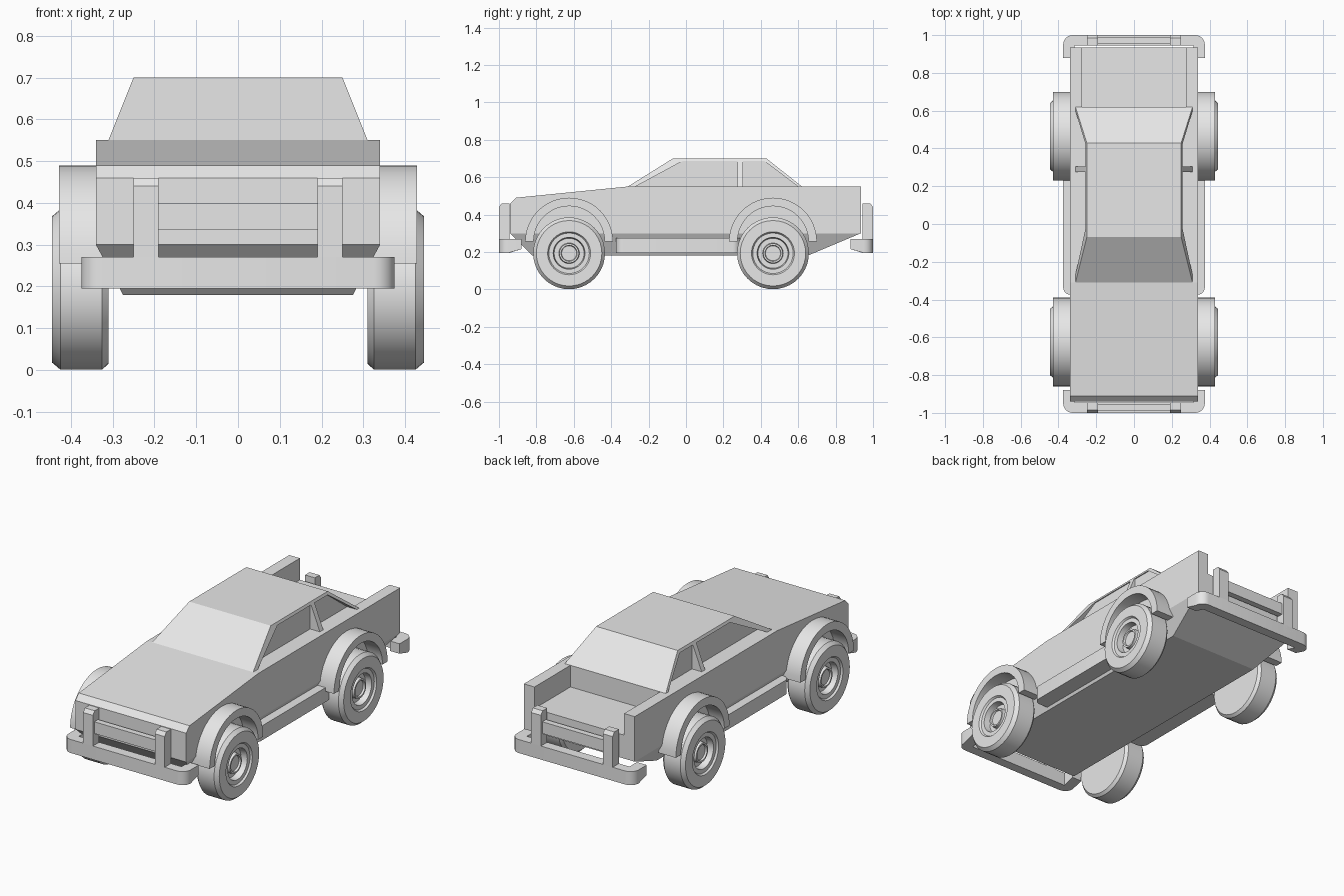
import bpy, bmesh, math
from mathutils import Matrix

cube = bpy.data.objects.get("Cube")
if cube:
    bpy.data.objects.remove(cube, do_unlink=True)

grey = bpy.data.materials.new("plain grey")
grey.use_nodes = True
grey.diffuse_color = (0.8, 0.8, 0.8, 1)
grey.node_tree.nodes["Principled BSDF"].inputs["Base Color"].default_value = (0.8, 0.8, 0.8, 1)


def finish(name, bm, smooth=False):
    bmesh.ops.recalc_face_normals(bm, faces=bm.faces)
    mesh = bpy.data.meshes.new(name)
    bm.to_mesh(mesh)
    bm.free()
    mesh.materials.append(grey)
    ob = bpy.data.objects.new(name, mesh)
    bpy.context.scene.collection.objects.link(ob)
    if smooth:
        bpy.ops.object.select_all(action='DESELECT')
        ob.select_set(True)
        bpy.context.view_layer.objects.active = ob
        bpy.ops.object.shade_smooth_by_angle(angle=math.radians(35))
    return ob


def prism(points, axis, lo, hi):
    """Extrude a flat outline along x (outline in y, z) or z (outline in x, y)."""
    bm = bmesh.new()
    place = (lambda p, t: (t, *p)) if axis == 'x' else (lambda p, t: (*p, t))
    face = bm.faces.new([bm.verts.new(place(p, lo)) for p in points])
    out = bmesh.ops.extrude_face_region(bm, geom=[face])
    step = (hi - lo, 0, 0) if axis == 'x' else (0, 0, hi - lo)
    bmesh.ops.translate(bm, vec=step, verts=[g for g in out["geom"] if isinstance(g, bmesh.types.BMVert)])
    return bm


def round_upright_edges(bm, test, radius):
    edges = [e for e in bm.edges
             if (e.verts[0].co - e.verts[1].co).xy.length < 1e-5 and test(e.verts[0].co)]
    bmesh.ops.bevel(bm, geom=edges, offset=radius, segments=6, profile=0.5, affect='EDGES')


def hull(points):
    """Convex solid, mirrored in x."""
    bm = bmesh.new()
    for x, y, z in points:
        for s in (-1, 1):
            bm.verts.new((s * x, y, z))
    bmesh.ops.convex_hull(bm, input=bm.verts)
    bmesh.ops.dissolve_limit(bm, angle_limit=0.01, verts=bm.verts, edges=bm.edges)
    return bm


def cut(ob, cutters):
    for c in cutters:
        c.hide_render = True
        mod = ob.modifiers.new("cut", 'BOOLEAN')
        mod.object, mod.operation, mod.solver = c, 'DIFFERENCE', 'EXACT'
    dg = bpy.context.evaluated_depsgraph_get()
    mesh = bpy.data.meshes.new_from_object(ob.evaluated_get(dg))
    ob.modifiers.clear()
    ob.data = mesh
    for c in cutters:
        bpy.data.objects.remove(c, do_unlink=True)


# Body shell with tapered underside and open load bed
side = [(-0.94, 0.30), (-0.94, 0.46), (-0.91, 0.49), (-0.31, 0.55), (0.935, 0.55), (0.935, 0.30)]
belly = [(-0.82, 0.18), (0.65, 0.18)]
body = finish("body", hull([(0.34, *p) for p in side] + [(0.275, *p) for p in belly]))
bed = [(0.62, 0.43), (1.1, 0.43), (1.1, 0.7), (0.62, 0.7)]
cut(body, [finish("bed_cutter", prism(bed, 'x', -0.275, 0.275))])

# Cabin with recessed side windows
cabin = finish("cabin", hull([(0.31, -0.31, 0.55), (0.31, 0.62, 0.55),
                              (0.25, -0.07, 0.70), (0.25, 0.43, 0.70)]))
windows = [[(-0.288, 0.54), (-0.02, 0.685), (0.275, 0.685), (0.275, 0.54)],
           [(0.305, 0.54), (0.305, 0.685), (0.42, 0.685), (0.612, 0.54)]]
cut(cabin, [finish("window_cutter", prism(w, 'x', s * 0.25, s * 0.4))
            for w in windows for s in (-1, 1)])

# Bumpers, each with two posts and a cross bar
half = [(0.375, 0.88), (0.375, 1.0), (-0.375, 1.0), (-0.375, 0.88),
        (-0.315, 0.88), (-0.315, 0.945), (0.315, 0.945), (0.315, 0.88)]
post = [(0.945, 0.22), (0.945, 0.46), (0.985, 0.46), (1.0, 0.44), (1.0, 0.22)]
bar = [(0.955, 0.335), (0.955, 0.40), (0.988, 0.40), (0.988, 0.335)]
for end, s in (("front", -1), ("rear", 1)):
    bm = prism([(x, s * y) for x, y in half], 'z', 0.195, 0.27)
    round_upright_edges(bm, lambda c: abs(c.x) > 0.37 and abs(c.y) > 0.99, 0.05)
    for v in bm.verts:
        if abs(v.co.y) < 0.89 and v.co.z < 0.2:
            v.co.z += 0.02
    finish(end + "_bumper", bm, True)
    for label, x in (("right", -0.25), ("left", 0.19)):
        finish(f"{end}_{label}_bumper_post", prism([(s * y, z) for y, z in post], 'x', x, x + 0.06))
    finish(end + "_cross_bar", prism([(s * y, z) for y, z in bar], 'x', -0.2, 0.2))

# Wheel profile as (radius, distance from centre line)
tyre = [(0, 0.31), (0.178, 0.31), (0.192, 0.325), (0.192, 0.425), (0.175, 0.445), (0.115, 0.445),
        (0.108, 0.435), (0.085, 0.435), (0.08, 0.40), (0.055, 0.40), (0.052, 0.425),
        (0.043, 0.425), (0.04, 0.415), (0, 0.415)]


def wheel(name, s, y):
    bm = bmesh.new()
    verts = [bm.verts.new((s * x, 0, r)) for r, x in tyre]
    edges = [bm.edges.new(pair) for pair in zip(verts, verts[1:])]
    bmesh.ops.spin(bm, geom=verts + edges, cent=(0, 0, 0), axis=(1, 0, 0),
                   angle=math.tau, steps=40, use_duplicate=False)
    bmesh.ops.remove_doubles(bm, verts=bm.verts, dist=1e-4)
    bmesh.ops.transform(bm, matrix=Matrix.Translation((0, y, 0.193)), verts=bm.verts)
    finish(name, bm, True)


# Half-ring flare around each wheel
def flare(name, s, y):
    n = 24
    arc = [(math.cos(math.pi * i / n), math.sin(math.pi * i / n)) for i in range(n + 1)]
    ring = [(y + 0.235 * c, 0.255 + 0.235 * d) for c, d in arc]
    ring += [(y + 0.19 * c, 0.255 + 0.19 * d) for c, d in reversed(arc)]
    finish(name, prism(ring, 'x', s * 0.32, s * 0.428), True)


for label, s in (("right", -1), ("left", 1)):
    for end, y in (("front", -0.625), ("rear", 0.465)):
        wheel(f"{end}_{label}_wheel", s, y)
        flare(f"{end}_{label}_flare", s, y)
    # Running board along the sill
    board = [(s * 0.28, -0.375), (s * 0.375, -0.375), (s * 0.375, 0.29), (s * 0.28, 0.29)]
    bm = prism(board, 'z', 0.195, 0.275)
    round_upright_edges(bm, lambda c: abs(c.x) > 0.37, 0.04)
    finish(label + "_running_board", bm, True)
